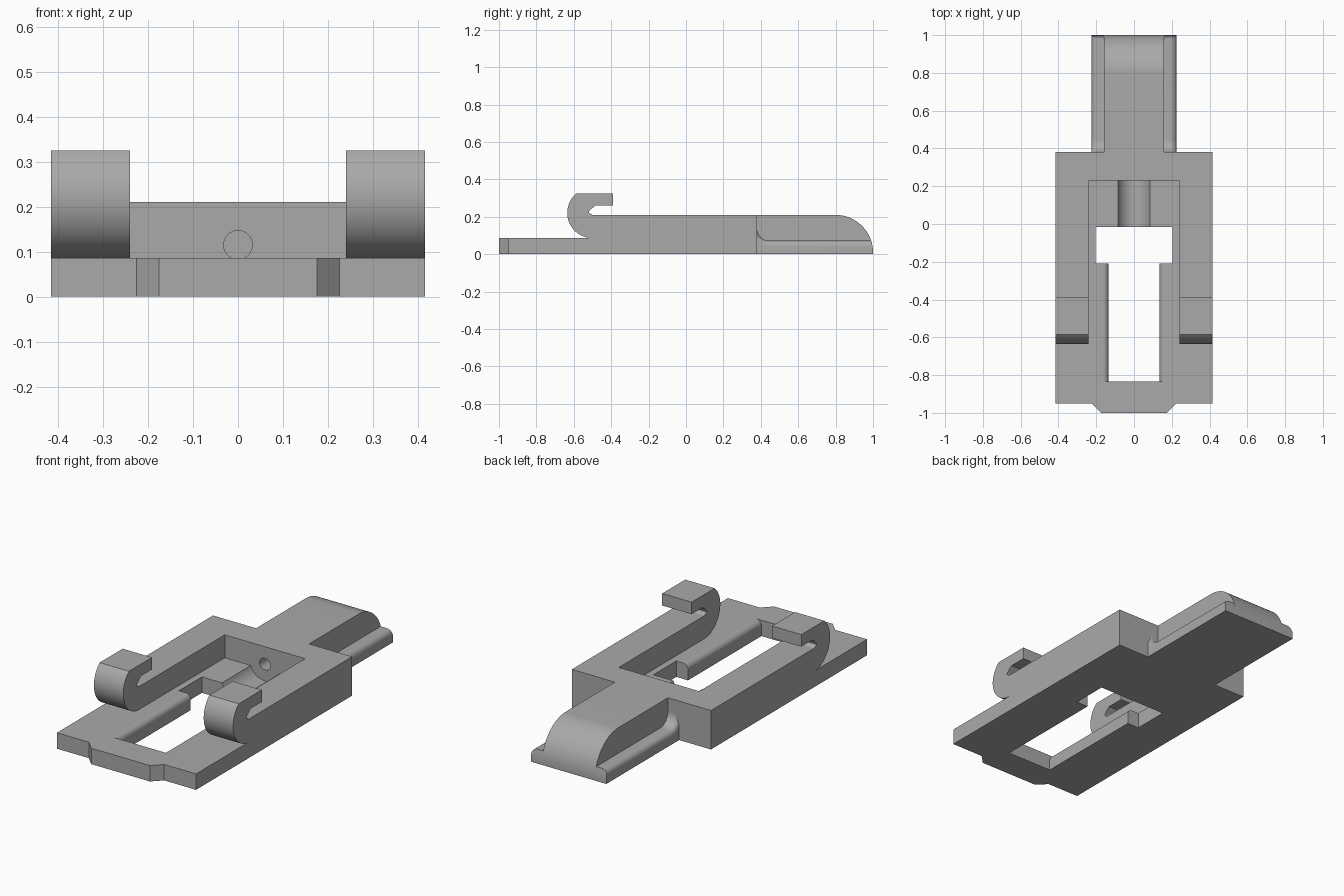
import bpy, bmesh
from math import sin, cos, radians
from mathutils import Vector

if "Cube" in bpy.data.objects:
    bpy.data.objects.remove(bpy.data.objects["Cube"], do_unlink=True)

grey = bpy.data.materials.new("plain grey")
grey.use_nodes = True
grey.diffuse_color = (0.4, 0.4, 0.4, 1)
grey.node_tree.nodes["Principled BSDF"].inputs["Base Color"].default_value = (0.4, 0.4, 0.4, 1)

# Which 3D axes a flat profile's two coordinates and its depth map to
PLANES = {"xy": (0, 1, 2), "yz": (1, 2, 0), "xz": (0, 2, 1)}


def arc(cu, cv, r, start, end, steps=16):
    angles = [radians(start + (end - start) * i / steps) for i in range(steps + 1)]
    return [(cu + r * cos(a), cv + r * sin(a)) for a in angles]


def extrude(name, profile, plane, low, high, round_edges=None, radius=0.03):
    """Extrude a closed profile; optionally round the edges picked by a rule."""
    u, v, w = PLANES[plane]
    bm = bmesh.new()
    rings = []
    for depth in (low, high):
        ring = []
        for a, b in profile:
            co = Vector()
            co[u], co[v], co[w] = a, b, depth
            ring.append(bm.verts.new(co))
        rings.append(ring)
        bm.faces.new(ring)
    n = len(profile)
    for i in range(n):
        j = (i + 1) % n
        bm.faces.new((rings[0][i], rings[0][j], rings[1][j], rings[1][i]))
    bmesh.ops.recalc_face_normals(bm, faces=bm.faces)
    if round_edges:
        edges = [e for e in bm.edges if round_edges(e)]
        bmesh.ops.bevel(bm, geom=edges, offset=radius, segments=6,
                        profile=0.5, affect="EDGES")
    mesh = bpy.data.meshes.new(name)
    bm.to_mesh(mesh)
    bm.free()
    mesh.materials.append(grey)
    obj = bpy.data.objects.new(name, mesh)
    bpy.context.collection.objects.link(obj)
    return obj


def box(name, x, y, z):
    outline = [(x[0], y[0]), (x[1], y[0]), (x[1], y[1]), (x[0], y[1])]
    return extrude(name, outline, "xy", *z)


def activate(obj):
    bpy.ops.object.select_all(action="DESELECT")
    obj.select_set(True)
    bpy.context.view_layer.objects.active = obj


def cut(obj, cutter):
    mod = obj.modifiers.new("cut", "BOOLEAN")
    mod.operation, mod.solver, mod.object = "DIFFERENCE", "EXACT", cutter
    activate(obj)
    bpy.ops.object.modifier_apply(modifier=mod.name)
    bpy.data.objects.remove(cutter, do_unlink=True)


FLOOR, TOP, HALF, INNER = 0.086, 0.21, 0.415, 0.24

# Base plate with the chamfered front tab
half = [(0.175, -1), (0.225, -0.95), (HALF, -0.95), (HALF, 0.38)]
base = extrude("base_plate", half + [(-x, y) for x, y in reversed(half)], "xy", 0, FLOOR)

# Long slot with rounded upper rims, wide window and round-bottomed trough
r = 0.03
right_side = [(0.135, -0.1)] + arc(0.135 + r, FLOOR - r, r, 180, 90, 8) + [(0.135 + r, 0.2)]
slot = right_side + [(-x, z) for x, z in reversed(right_side)]
cut(base, extrude("slot_cutter", slot, "xz", -0.835, -0.2))
cut(base, box("window_cutter", (-0.205, 0.205), (-0.21, -0.015), (-0.1, 0.2)))
cut(base, extrude("trough_cutter", arc(0, 0.115, 0.09, 0, 352.5, 47), "xz", -0.05, 0.23))

# Rear block with its shaft hole
rear = box("rear_block", (-INNER, INNER), (0.23, 0.38), (FLOOR, TOP))
cut(rear, extrude("hole_cutter", arc(0, 0.115, 0.032, 0, 348.75, 31), "xz", 0.2, 0.34))

# Side rails ending in curled hooks
hook = [(0.38, FLOOR), (0.38, TOP), (-0.5, TOP), (-0.52, 0.222), (-0.517, 0.232),
        (-0.485, 0.26), (-0.39, 0.26), (-0.39, 0.325)]
hook += arc(-0.5, 0.221, 0.135, 129.6, 270, 24)
rails = [extrude("left_hook_rail", hook, "yz", INNER, HALF),
         extrude("right_hook_rail", hook, "yz", -HALF, -INNER)]

# Tail tongue with a rounded end
nose = arc(0.8, 0.01, 0.2, 0, 90, 20)
tongue = extrude("tail_tongue", [(0.38, 0), (1, 0)] + nose + [(0.38, TOP)], "yz", -0.158, 0.158)

# Tail flanges that sweep up into the body, outer upper edge rounded
flange = [(0.38, 0), (1, 0), (1, 0.01), (0.998, 0.04), (0.99, 0.072)]
flange += arc(0.445, 0.137, 0.065, 270, 180, 10) + [(0.38, 0.137)]
flange = flange[:-2] + [(0.38, 0.137)]


def outer_top(edge):
    a, b = (v.co for v in edge.verts)
    return (min(abs(a.x), abs(b.x)) > 0.22 and abs(a.x - b.x) < 0.01
            and min(a.z, b.z) > 0.06 and min(a.y, b.y) < 0.98)


flanges = [extrude("left_tail_flange", flange, "yz", 0.158, 0.225, outer_top),
           extrude("right_tail_flange", flange, "yz", -0.225, -0.158, outer_top)]

for part in [base, rear, tongue] + rails + flanges:
    activate(part)
    bpy.ops.object.shade_smooth_by_angle(angle=radians(30))
